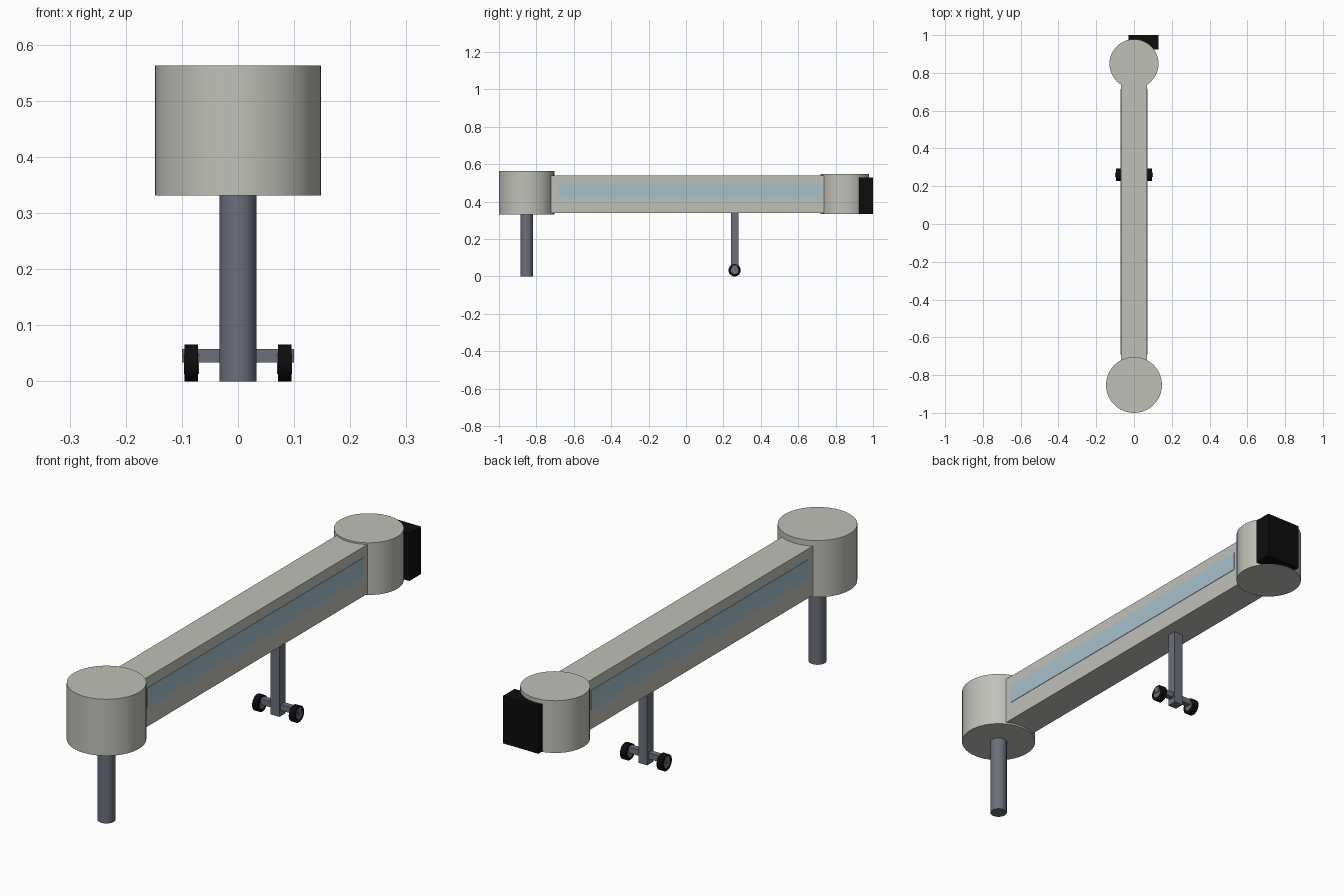
import bpy
import math

cube = bpy.data.objects.get("Cube")
if cube:
    bpy.data.objects.remove(cube, do_unlink=True)


def make_material(name, rgb):
    mat = bpy.data.materials.new(name)
    mat.use_nodes = True
    colour = (*rgb, 1.0)
    mat.diffuse_color = colour
    mat.node_tree.nodes["Principled BSDF"].inputs["Base Color"].default_value = colour
    return mat


wall = make_material("warm light grey", (0.53, 0.53, 0.49))
glass = make_material("pale blue glass", (0.38, 0.53, 0.60))
steel = make_material("slate steel", (0.15, 0.16, 0.20))
rubber = make_material("black", (0.004, 0.004, 0.004))


def box(name, low, high, mat):
    """Box spanning two opposite corners."""
    centre = [(a + b) / 2 for a, b in zip(low, high)]
    bpy.ops.mesh.primitive_cube_add(size=1, location=centre)
    obj = bpy.context.object
    obj.name = name
    obj.scale = [b - a for a, b in zip(low, high)]
    bpy.ops.object.transform_apply(location=False, rotation=False, scale=True)
    obj.data.materials.append(mat)
    return obj


def cylinder(name, radius, depth, centre, mat, sides=48, along_x=False):
    """Smooth cylinder, upright or lying along x."""
    turn = (0, math.pi / 2, 0) if along_x else (0, 0, 0)
    bpy.ops.mesh.primitive_cylinder_add(
        vertices=sides, radius=radius, depth=depth, location=centre, rotation=turn)
    obj = bpy.context.object
    obj.name = name
    obj.data.materials.append(mat)
    bpy.ops.object.shade_smooth_by_angle(angle=math.radians(40))
    return obj


def upright(name, radius, y, bottom, top, mat):
    return cylinder(name, radius, top - bottom, (0, y, (bottom + top) / 2), mat)


# Round rooms at both ends and the column under the front one
upright("front_rotunda", 0.148, -0.852, 0.331, 0.563, wall)
upright("rear_cab", 0.13, 0.848, 0.333, 0.547, wall)
upright("support_column", 0.033, -0.852, 0, 0.335, steel)

# Walkway between them, with a long window strip on each side
box("walkway", (-0.07, -0.8, 0.338), (0.07, 0.8, 0.54), wall)
for side, label in ((1, "left"), (-1, "right")):
    x = side * 0.07
    box(label + "_window_strip", (x - 0.002, -0.69, 0.417),
        (x + 0.002, 0.715, 0.497), glass)

# Dark docking canopy, offset to one side of the cab
box("docking_canopy", (-0.03, 0.925, 0.335), (0.13, 1.0, 0.53), rubber)

# Drive leg, axle and wheels
leg_y = 0.26
box("drive_leg", (-0.02, leg_y - 0.02, 0.01), (0.02, leg_y + 0.02, 0.345), steel)
box("axle", (-0.1, leg_y - 0.012, 0.034), (0.1, leg_y + 0.012, 0.058), steel)
for side, label in ((1, "left"), (-1, "right")):
    hub = (side * 0.083, leg_y, 0.033)
    cylinder(label + "_tyre", 0.033, 0.024, hub, rubber, 24, True)
    cylinder(label + "_hub", 0.02, 0.027, hub, steel, 24, True)
